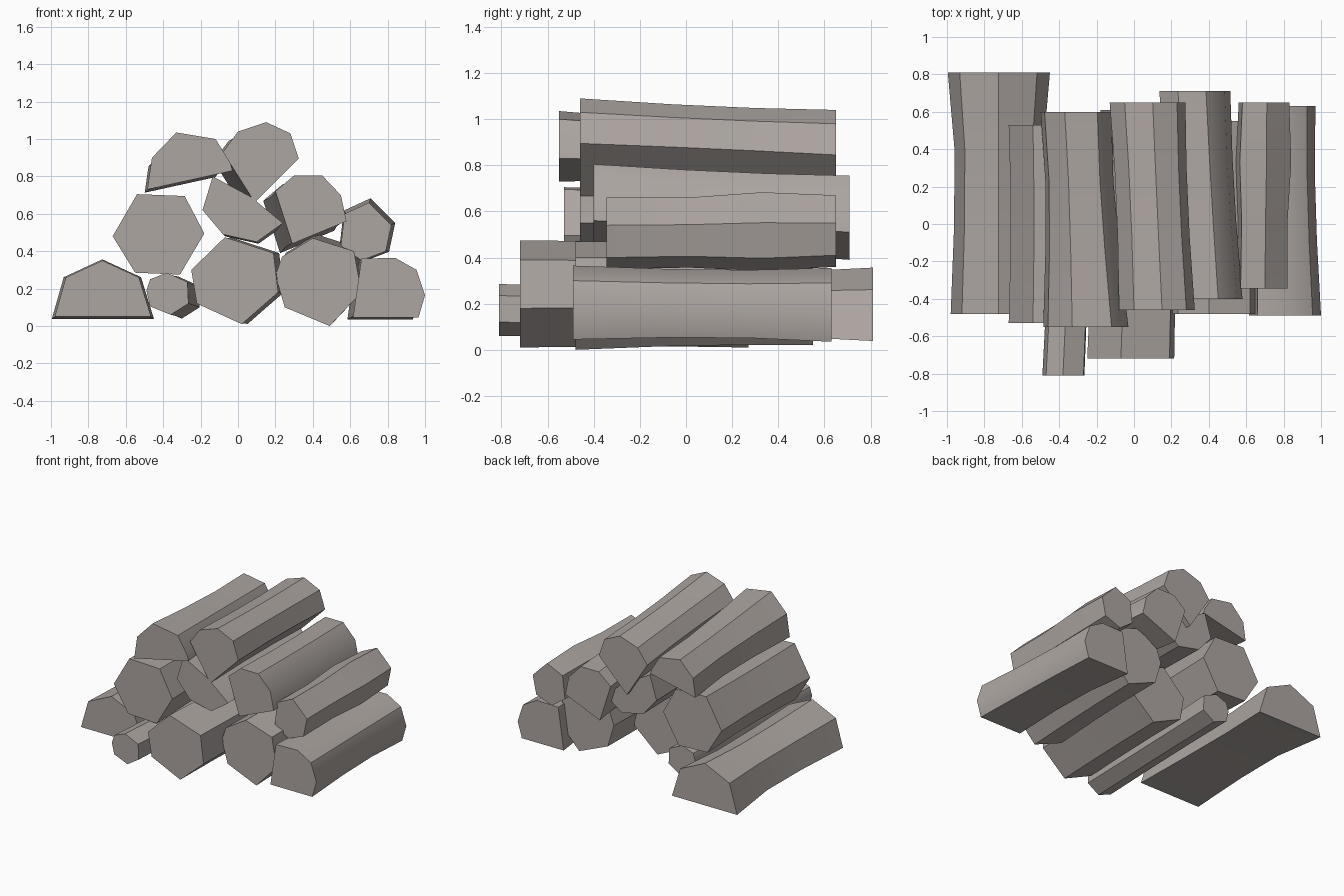
import bpy, bmesh, math
from mathutils import Vector

default_cube = bpy.data.objects.get("Cube")
if default_cube:
    bpy.data.objects.remove(default_cube, do_unlink=True)

# One weathered wood colour for the whole stack
wood = bpy.data.materials.new("weathered_wood")
wood.use_nodes = True
colour = (0.42, 0.38, 0.36, 1)
wood.diffuse_color = colour
shader = next(n for n in wood.node_tree.nodes if n.type == 'BSDF_PRINCIPLED')
shader.inputs["Base Color"].default_value = colour
shader.inputs["Roughness"].default_value = 0.9


def make_log(name, front, back, outline, shift=(0, 0), waist=(0.93, 0.92), end=1.0):
    """Loft a front outline (x, z) along y: scaled waist rings, then a shifted back end."""
    points = [Vector(p) for p in outline]
    centre = sum(points, Vector((0, 0))) / len(points)
    stations = zip((0, 0.36, 0.68, 1), (1, *waist, end))

    bm = bmesh.new()
    rings = []
    for t, scale in stations:
        y = front + (back - front) * t
        ring = []
        for p in points:
            q = centre + Vector(shift) * t + (p - centre) * scale
            ring.append(bm.verts.new((q.x, y, q.y)))
        rings.append(ring)

    # End caps and the bark strips between rings
    bm.faces.new(rings[0])
    bm.faces.new(rings[-1])
    count = len(points)
    for near, far in zip(rings, rings[1:]):
        for i in range(count):
            j = (i + 1) % count
            bm.faces.new((near[i], near[j], far[j], far[i]))
    bmesh.ops.recalc_face_normals(bm, faces=bm.faces)

    mesh = bpy.data.meshes.new(name)
    bm.to_mesh(mesh)
    bm.free()
    mesh.materials.append(wood)
    log = bpy.data.objects.new(name, mesh)
    bpy.context.collection.objects.link(log)
    bpy.ops.object.select_all(action='DESELECT')
    log.select_set(True)
    bpy.context.view_layer.objects.active = log
    bpy.ops.object.shade_smooth_by_angle(angle=math.radians(35))
    return log


# Bottom row, from right to left
make_log("bottom_split_log", -0.48, 0.81,
         [(-.98, .05), (-.92, .26), (-.725, .35), (-.53, .26), (-.465, .05)],
         shift=(0, -.003), end=1.06)
make_log("bottom_thin_log", -0.81, 0.5,
         [(-.49, .19), (-.47, .25), (-.38, .285), (-.27, .235),
          (-.265, .12), (-.36, .06), (-.47, .105)],
         shift=(.06, -.02), waist=(0.97, 0.97))
make_log("bottom_middle_log", -0.72, 0.27,
         [(-.25, .3), (-.07, .475), (.19, .39), (.215, .18), (.02, .01), (-.22, .12)],
         shift=(.03, 0), waist=(0.98, 0.98))
make_log("bottom_round_log", -0.48, 0.55,
         [(.2, .27), (.235, .37), (.4, .47), (.62, .4), (.66, .18), (.49, 0), (.25, .1)],
         shift=(.02, .02), waist=(0.97, 0.97))
make_log("bottom_left_log", -0.49, 0.63,
         [(.615, .045), (.66, .36), (.84, .365), (.955, .3), (1, .165), (.965, .045)],
         shift=(-.03, -.01))

# Middle row
make_log("middle_right_log", -0.53, 0.53,
         [(-.67, .48), (-.54, .705), (-.285, .695), (-.18, .495), (-.31, .275), (-.55, .285)],
         waist=(0.96, 0.96))
make_log("middle_wedge_log", -0.46, 0.61,
         [(-.135, .8), (-.19, .62), (-.08, .49), (.1, .45), (.24, .55), (.07, .69)],
         shift=(.01, -.01), waist=(0.96, 0.96))
make_log("middle_left_log", -0.4, 0.71,
         [(.2, .72), (.3, .805), (.45, .805), (.55, .7), (.58, .56), (.29, .44)],
         shift=(-.065, -.05), waist=(0.95, 0.95))
make_log("middle_thin_log", -0.345, 0.65,
         [(.57, .6), (.7, .66), (.82, .54), (.79, .4), (.66, .35), (.55, .43)],
         shift=(.01, .01), waist=(0.98, 1.1))

# Top row
make_log("top_split_log", -0.55, 0.6,
         [(-.485, .73), (-.46, .9), (-.33, 1.035), (-.12, 1), (-.04, .87), (-.03, .83)],
         shift=(-.055, -.045), waist=(0.87, 0.8), end=0.83)
make_log("top_round_log", -0.46, 0.65,
         [(-.08, .93), (0, 1.04), (.15, 1.09), (.28, 1.03), (.325, .895), (.09, .66)],
         shift=(-.05, -.05), waist=(0.95, 0.95))
